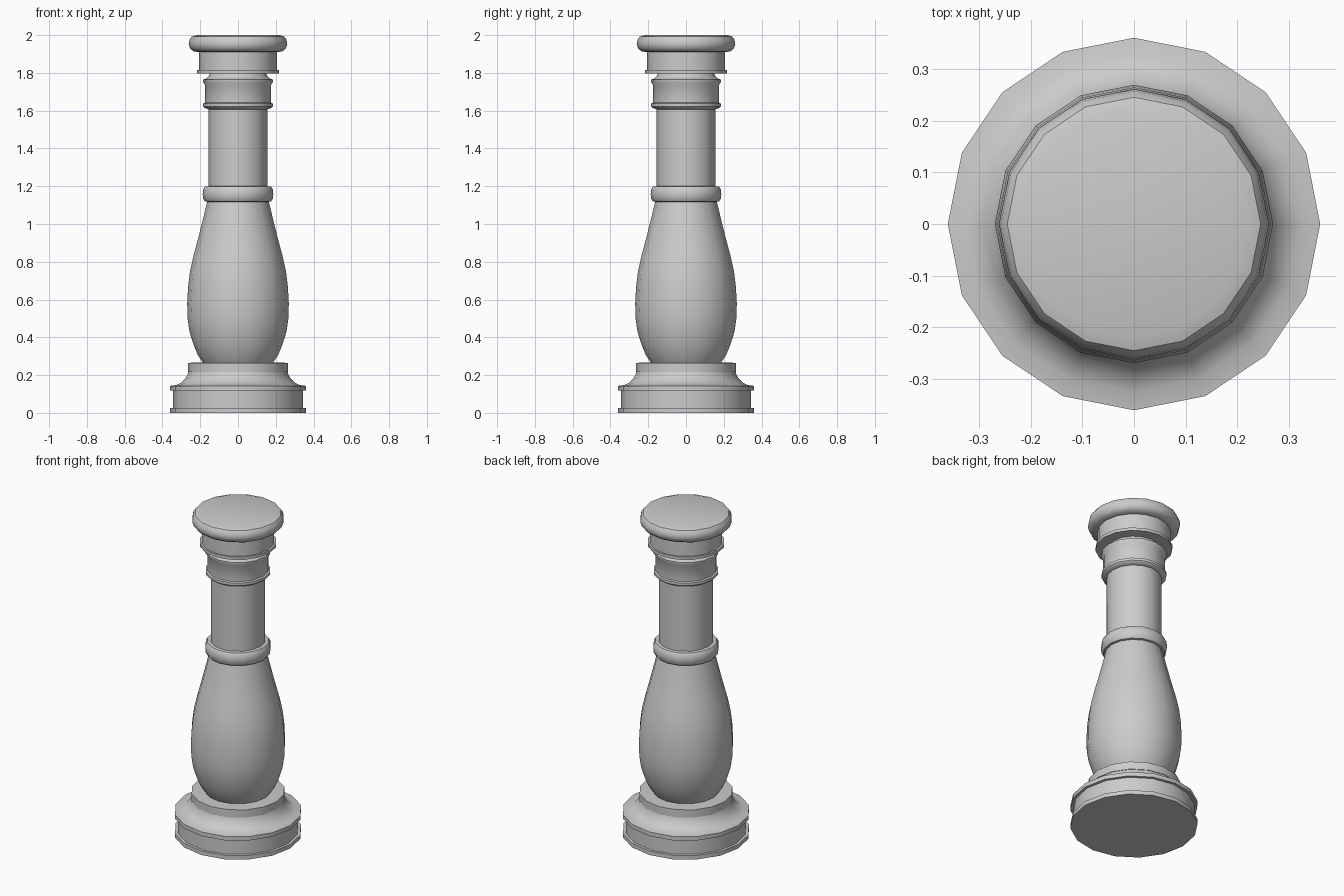
import bpy
import bmesh
from math import cos, sin, tau, radians

SIDES = 16

cube = bpy.data.objects.get("Cube")
if cube:
    bpy.data.objects.remove(cube, do_unlink=True)

# Single stone colour
stone = bpy.data.materials.new("grey_stone")
stone.use_nodes = True
colour = (0.6, 0.6, 0.6, 1)
stone.diffuse_color = colour
stone.node_tree.nodes["Principled BSDF"].inputs["Base Color"].default_value = colour


def turned(name, profile):
    """Turn a (radius, height) profile into a closed solid."""
    bm = bmesh.new()
    rings = [[bm.verts.new((r * cos(tau * i / SIDES), r * sin(tau * i / SIDES), z))
              for i in range(SIDES)] for r, z in profile]
    for low, high in zip(rings, rings[1:]):
        for i in range(SIDES):
            j = (i + 1) % SIDES
            bm.faces.new((low[i], low[j], high[j], high[i]))
    bm.faces.new(rings[0][::-1])
    bm.faces.new(rings[-1])
    mesh = bpy.data.meshes.new(name)
    bm.to_mesh(mesh)
    bm.free()
    mesh.materials.append(stone)
    obj = bpy.data.objects.new(name, mesh)
    bpy.context.collection.objects.link(obj)
    bpy.ops.object.select_all(action="DESELECT")
    obj.select_set(True)
    bpy.context.view_layer.objects.active = obj
    bpy.ops.object.shade_smooth_by_angle(angle=radians(35))


# Plinth with a recessed band and a cove sweeping up to the collar
turned("plinth", [(.36, 0), (.36, .025), (.343, .025), (.343, .118), (.36, .118), (.36, .143)])
turned("plinth_cove", [(.36, .143), (.325, .148), (.30, .16), (.28, .18), (.268, .2), (.262, .217)])
turned("base_collar", [(.25, .212), (.265, .217), (.265, .265), (.19, .267)])

# Swelling belly
turned("belly", [(.185, .265), (.212, .305), (.235, .36), (.257, .43), (.267, .5),
                 (.269, .58), (.264, .67), (.254, .75), (.235, .835), (.212, .92),
                 (.187, 1.02), (.163, 1.12)])

# Rounded ring and plain shaft
turned("neck_ring", [(.16, 1.117), (.175, 1.12), (.184, 1.133), (.187, 1.158),
                     (.184, 1.185), (.175, 1.198), (.155, 1.2)])
turned("shaft", [(.155, 1.195), (.155, 1.61)])

# Capital: two thin lips around a drum, then a block
turned("lower_lip", [(.155, 1.607), (.178, 1.615), (.184, 1.622), (.184, 1.638), (.174, 1.642)])
turned("capital_drum", [(.174, 1.635), (.174, 1.735), (.185, 1.752), (.185, 1.765),
                        (.168, 1.77), (.155, 1.782), (.15, 1.8)])
turned("capital_block", [(.218, 1.797), (.218, 1.815), (.207, 1.815), (.207, 1.915)])

# Rounded top slab
turned("top_slab", [(.205, 1.91), (.235, 1.914), (.253, 1.928), (.261, 1.952),
                    (.257, 1.975), (.245, 1.992), (.22, 2)])
